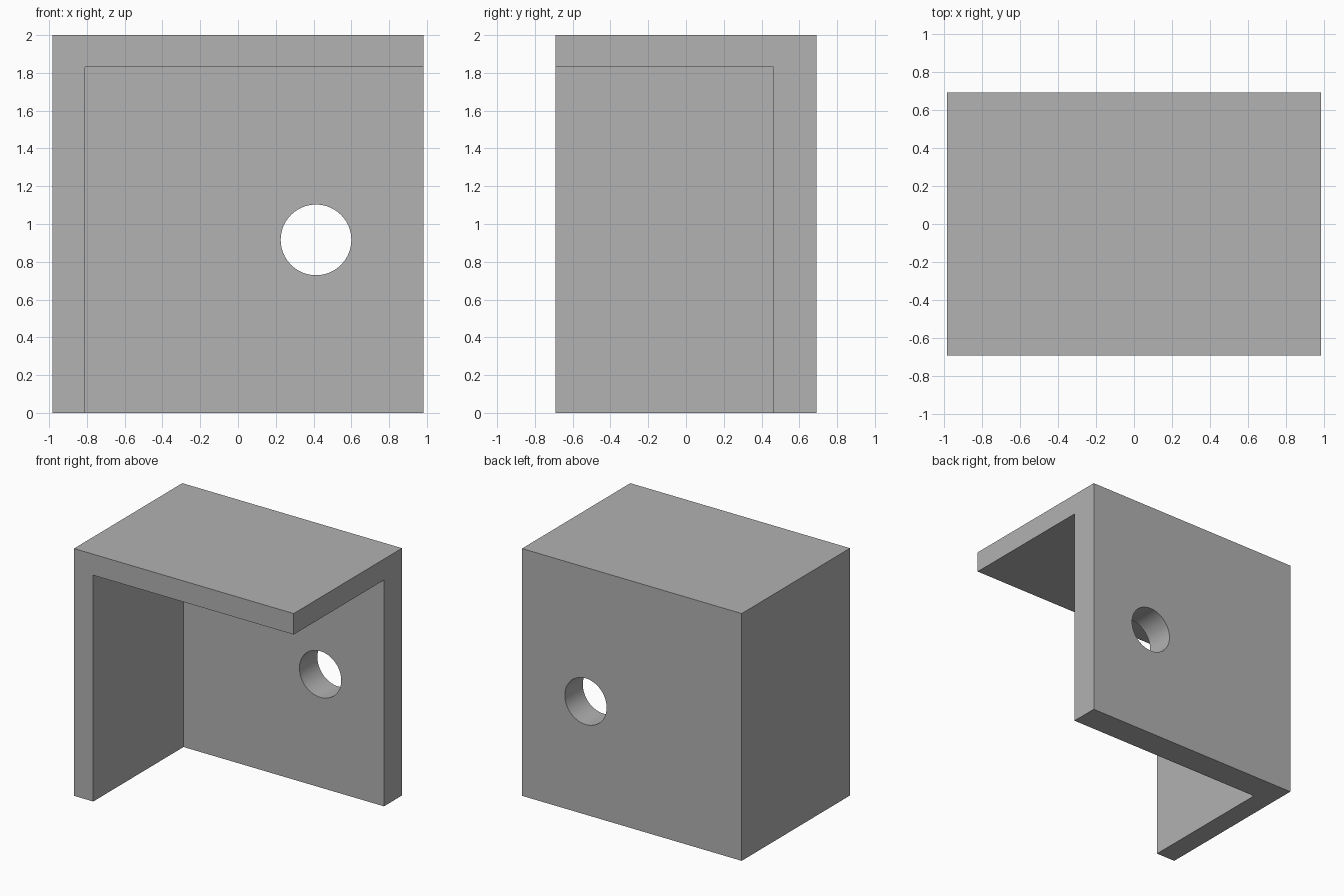
import bpy
from math import pi, radians

cube = bpy.data.objects.get("Cube")
if cube:
    bpy.data.objects.remove(cube, do_unlink=True)

W, D, H = 1.966, 1.384, 2.0            # overall size
SIDE, BACK, TOP = 0.172, 0.23, 0.17    # wall thicknesses
HOLE_X, HOLE_Z, HOLE_R = 0.413, 0.916, 0.187

grey = bpy.data.materials.new("plain_grey")
grey.use_nodes = True
colour = (0.445, 0.445, 0.445, 1)
grey.diffuse_color = colour
grey.node_tree.nodes["Principled BSDF"].inputs["Base Color"].default_value = colour


def box(name, low, high):
    """Box spanning two opposite corners."""
    centre = [(a + b) / 2 for a, b in zip(low, high)]
    bpy.ops.mesh.primitive_cube_add(size=1, location=centre)
    ob = bpy.context.object
    ob.name = name
    ob.scale = [b - a for a, b in zip(low, high)]
    bpy.ops.object.transform_apply(location=True, rotation=True, scale=True)
    ob.data.materials.append(grey)
    return ob


def cut(target, cutter):
    """Subtract the cutter and discard it."""
    cutter.hide_render = True
    mod = target.modifiers.new("cut", "BOOLEAN")
    mod.operation = "DIFFERENCE"
    mod.solver = "EXACT"
    mod.object = cutter
    bpy.context.view_layer.objects.active = target
    bpy.ops.object.modifier_apply(modifier=mod.name)
    bpy.data.objects.remove(cutter, do_unlink=True)


# Solid block, hollowed to leave the back, right side and top walls
bracket = box("corner_bracket", (-W / 2, -D / 2, 0), (W / 2, D / 2, H))
cut(bracket, box("hollow_cutter", (-W / 2 + SIDE, -D, -1), (W, D / 2 - BACK, H - TOP)))

# Round hole through the back wall
bpy.ops.mesh.primitive_cylinder_add(vertices=64, radius=HOLE_R, depth=1,
                                    location=(HOLE_X, D / 2, HOLE_Z),
                                    rotation=(pi / 2, 0, 0))
hole = bpy.context.object
hole.name = "hole_cutter"
hole.data.materials.append(grey)
cut(bracket, hole)

# Smooth bore, sharp plate edges
bpy.ops.object.select_all(action="DESELECT")
bracket.select_set(True)
bpy.context.view_layer.objects.active = bracket
bpy.ops.object.shade_smooth_by_angle(angle=radians(30))
